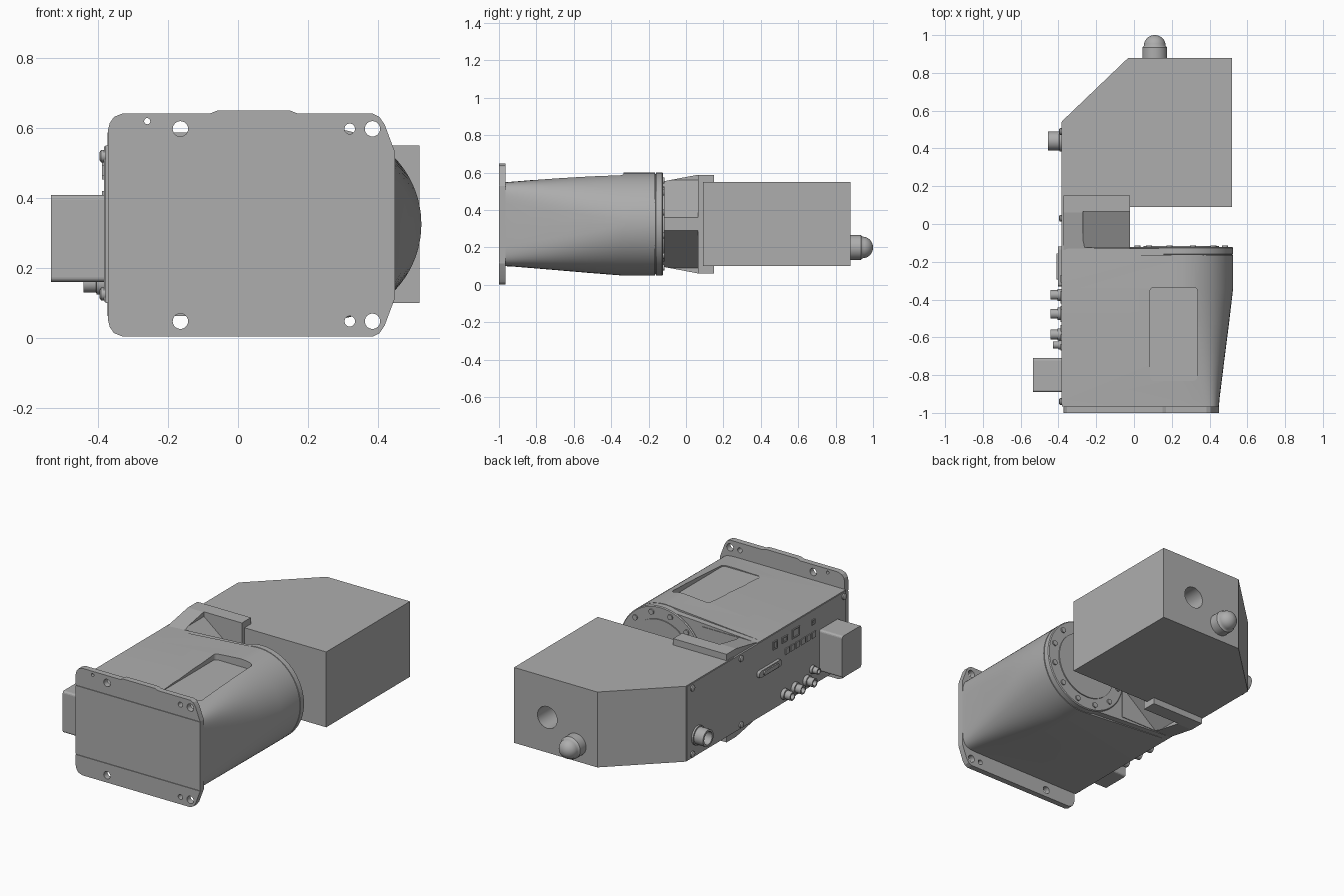
import bpy, bmesh, math
from mathutils import Vector

if "Cube" in bpy.data.objects:
    bpy.data.objects.remove(bpy.data.objects["Cube"])

grey = bpy.data.materials.new("plain grey")
grey.use_nodes = True
tone = (0.42, 0.42, 0.42, 1)
grey.diffuse_color = tone
grey.node_tree.nodes["Principled BSDF"].inputs["Base Color"].default_value = tone

MID = 0.325          # height of the symmetry plane
SIDE = -0.38         # plane of the connector panel


def place(axis, u, v, w):
    return {"x": (w, u, v), "y": (u, w, v), "z": (u, v, w)}[axis]


def loft(name, rings, smooth=None):
    """Skin equal-length rings of points and cap both ends."""
    bm = bmesh.new()
    rows = [[bm.verts.new(p) for p in ring] for ring in rings]
    n = len(rows[0])
    for a, b in zip(rows, rows[1:]):
        for i in range(n):
            bm.faces.new((a[i], a[(i + 1) % n], b[(i + 1) % n], b[i]))
    bm.faces.new(rows[0])
    bm.faces.new(rows[-1])
    bmesh.ops.recalc_face_normals(bm, faces=bm.faces)
    mesh = bpy.data.meshes.new(name)
    bm.to_mesh(mesh)
    bm.free()
    mesh.materials.append(grey)
    ob = bpy.data.objects.new(name, mesh)
    bpy.context.collection.objects.link(ob)
    if smooth:
        shade(ob, smooth)
    return ob


def shade(ob, angle=35):
    bpy.ops.object.select_all(action="DESELECT")
    ob.select_set(True)
    bpy.context.view_layer.objects.active = ob
    bpy.ops.object.shade_smooth_by_angle(angle=math.radians(angle))


def prism(name, axis, pts, a, b, smooth=None):
    return loft(name, [[place(axis, u, v, w) for u, v in pts] for w in (a, b)], smooth)


def box(name, x0, x1, y0, y1, z0, z1):
    return prism(name, "z", [(x0, y0), (x1, y0), (x1, y1), (x0, y1)], z0, z1)


def turned(name, axis, u, v, steps, n=24):
    """Lathe: steps are (position along axis, radius)."""
    rings = [[place(axis, u + r * math.cos(t), v + r * math.sin(t), w)
              for t in (2 * math.pi * i / n for i in range(n))] for w, r in steps]
    return loft(name, rings, 35)


def rounded(u0, u1, v0, v1, r, n=6):
    pts = []
    for k, (u, v) in enumerate([(u1 - r, v1 - r), (u0 + r, v1 - r),
                                (u0 + r, v0 + r), (u1 - r, v0 + r)]):
        for i in range(n + 1):
            t = math.pi / 2 * (k + i / n)
            pts.append((u + r * math.cos(t), v + r * math.sin(t)))
    return pts


def cut(ob, *cutters):
    for c in cutters:
        c.hide_render = True
        mod = ob.modifiers.new("cut", "BOOLEAN")
        mod.operation, mod.solver, mod.object = "DIFFERENCE", "EXACT", c
        bpy.context.view_layer.objects.active = ob
        bpy.ops.object.modifier_apply(modifier=mod.name)
        bpy.data.objects.remove(c)


# Mounting plate with rounded corners, raised tab, holes and score lines
half = [(0.45, 0.53), (0.42, 0.61), (0.405, 0.632), (0.385, 0.642), (0.17, 0.642),
        (0.15, 0.65), (-0.06, 0.65), (-0.08, 0.642), (-0.33, 0.642),
        (-0.355, 0.632), (-0.367, 0.615), (-0.372, 0.595)]
lower = [(x, 0.645 - z if z < 0.645 else 0.003) for x, z in reversed(half)]
plate = prism("mounting_plate", "y", half + lower, -1, -0.965)
for z in (0.598, 0.047):
    for x, r in ((-0.165, 0.022), (0.32, 0.015), (0.385, 0.022)):
        cut(plate, turned("hole", "y", x, z, [(-1.1, r), (-0.9, r)]))
cut(plate, turned("hole", "y", -0.26, 0.62, [(-1.1, 0.009), (-0.9, 0.009)], 12))
for z in (0.53, 0.118):
    cut(plate, box("score", -0.5, 0.5, -1.1, -0.996, z - 0.002, z + 0.002))
shade(plate, 20)

# Housing: squarish front blending into a round-ended rear
N = 36


def section(y, f):
    ring = [(SIDE, y, 0.55), (SIDE, y, 0.10)]
    for i in range(N + 1):
        t = math.pi * (i / N - 0.5)
        c, s = max(math.cos(t), 0), math.sin(t)
        round_pt = Vector((0.25 + 0.275 * c, y, MID + 0.275 * s))
        sq = math.copysign(abs(s) ** 0.3, s)
        square_pt = Vector((0.25 + 0.2 * c ** 0.3, y, MID + 0.225 * sq))
        ring.append(square_pt.lerp(round_pt, f))
    return ring


housing = loft("housing", [section(-0.965, 0), section(-0.93, 0.03), section(-0.73, 0.36),
                           section(-0.53, 0.7), section(-0.34, 1), section(-0.165, 1)])
cut(housing, prism("recess", "z", rounded(0.085, 0.335, -0.83, -0.335, 0.02), 0.553, 0.7))
shade(housing, 30)

# Rear of the housing: flat web, round flange, hub and bolts
prism("rear_web", "y", [(SIDE, 0.10), (0.2, 0.065), (0.2, 0.585), (SIDE, 0.55)], -0.17, -0.13)
turned("round_flange", "y", 0.25, MID,
       [(-0.175, 0.268), (-0.162, 0.268), (-0.16, 0.275), (-0.127, 0.275), (-0.122, 0.27)], 64)
turned("flange_hub", "y", 0.25, MID, [(-0.13, 0.20), (-0.116, 0.20)], 48)
for i in range(12):
    t = math.radians(30 * i + 15)
    turned("flange_bolt", "y", 0.25 + 0.24 * math.cos(t), MID + 0.24 * math.sin(t),
           [(-0.13, 0.016), (-0.114, 0.016)], 12)

# Neck with flared lips and triangular pockets above and below
up = [(-0.14, 0.55), (0.06, 0.588), (0.15, 0.588)]
neck = prism("neck", "x", up + [(y, 0.65 - z) for y, z in reversed(up)], -0.373, -0.02)
pocket = [(-0.27, 0.56), (-0.27, 0.7), (0.05, 0.7), (0.05, 0.33), (-0.02, 0.36)]
for flip in (False, True):
    pts = [(x, 0.65 - z if flip else z) for x, z in pocket]
    cut(neck, prism("pocket", "y", pts, -0.125, 0.065))

# Rear box with one chamfered corner, a blind port and a domed knob
rear = prism("rear_box", "z", [(SIDE, 0.09), (0.52, 0.09), (0.52, 0.88),
                               (-0.03, 0.88), (SIDE, 0.545)], 0.10, 0.55)
cut(rear, turned("port", "y", 0.30, 0.31, [(0.7, 0.065), (0.95, 0.065)], 32))
shade(rear, 30)
dome = [(0.943 + 0.057 * math.sin(t), 0.057 * math.cos(t) + 0.001)
        for t in (math.pi / 2 * i / 8 for i in range(9))]
turned("domed_knob", "y", 0.11, 0.20, [(0.87, 0.066), (0.935, 0.066), (0.94, 0.06)] + dome, 32)

# Connector panel along the side
box("side_panel", SIDE - 0.004, SIDE + 0.01, -0.955, 0.54, 0.103, 0.547)
prism("cable_box", "x", rounded(-0.89, -0.71, 0.16, 0.408, 0.012, 3), -0.535, SIDE)


def socket(name, y, z, depth, r):
    f = SIDE - depth
    turned(name, "x", y, z, [(SIDE, r), (SIDE - depth * 0.4, r), (SIDE - depth * 0.42, r * 0.8),
                             (f, r * 0.8), (f, r * 0.55), (f + depth * 0.6, r * 0.55)], 20)


for y in (-0.375, -0.475, -0.585):
    socket("round_connector", y, 0.155, 0.062, 0.032)
socket("small_connector", -0.64, 0.2, 0.05, 0.024)
turned("rear_socket", "x", 0.44, 0.22, [(SIDE, 0.057), (-0.395, 0.057), (-0.396, 0.05),
                                        (-0.455, 0.05), (-0.455, 0.038), (-0.39, 0.038)], 32)
prism("long_connector", "x", rounded(-0.33, -0.12, 0.345, 0.385, 0.015, 3), -0.402, SIDE)
prism("long_connector_core", "x", rounded(-0.295, -0.155, 0.353, 0.377, 0.01, 3), -0.41, SIDE)

# Small ports as shallow frames
for y, w, h in ((-0.29, 0.04, 0.05), (-0.38, 0.05, 0.035), (-0.485, 0.07, 0.055), (-0.65, 0.03, 0.03)):
    frame = box("port_frame", -0.39, SIDE, y - w / 2, y + w / 2, 0.48 - h / 2, 0.48 + h / 2)
    cut(frame, box("opening", -0.5, -0.385, y - w / 2 + 0.007, y + w / 2 - 0.007,
                   0.487 - h / 2, 0.473 + h / 2))
for i in range(6):
    y = -0.67 + 0.05 * i
    box("terminal_block", -0.39, SIDE, y, y + 0.035, 0.385, 0.42)

# Panel screws
for y in (0.49, 0.03, -0.94):
    for z in (0.52, 0.125):
        turned("panel_screw", "x", y, z, [(SIDE, 0.018), (-0.392, 0.018), (-0.396, 0.012)], 12)
